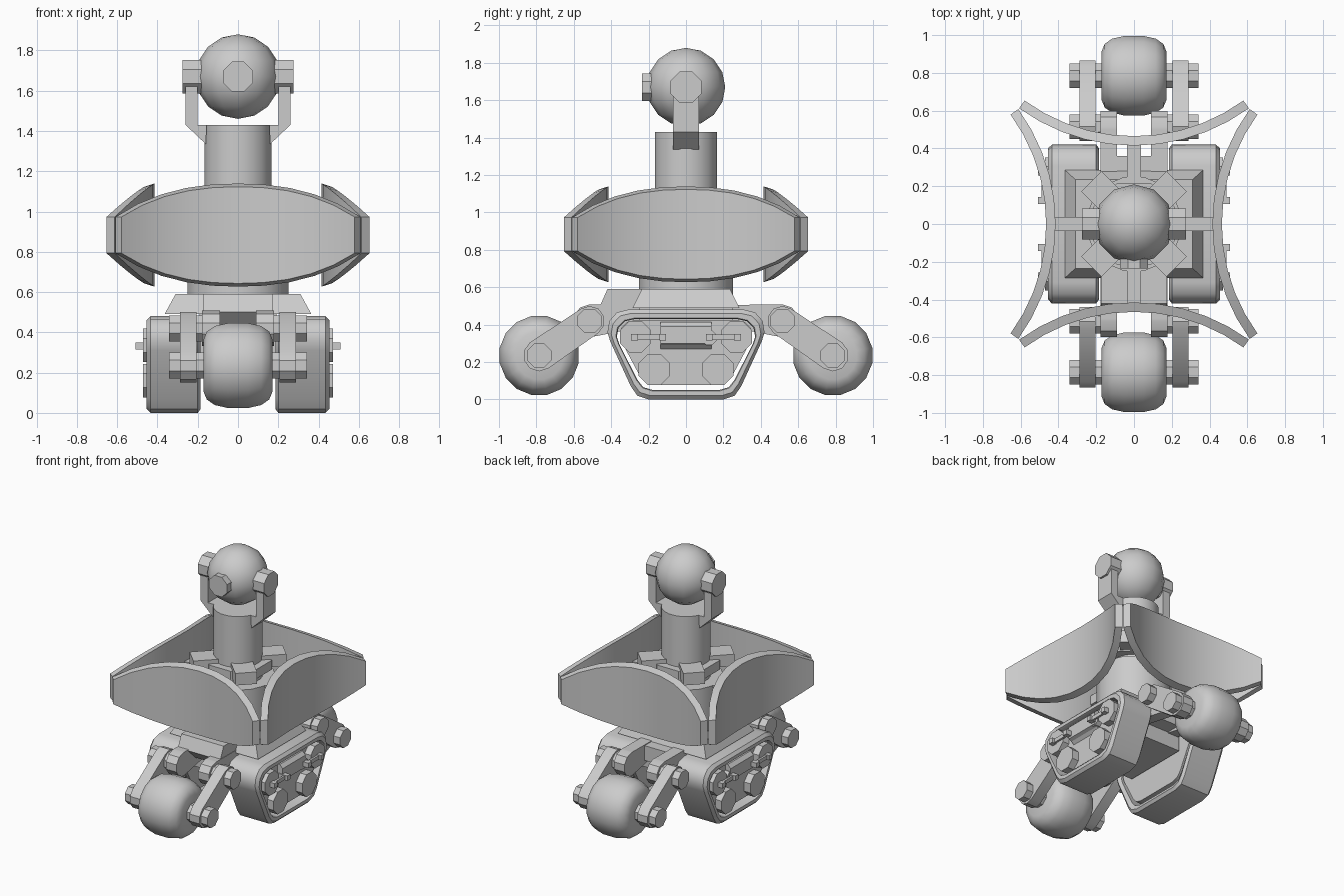
import bpy, bmesh
from math import sin, cos, pi, radians
from mathutils import Matrix
from mathutils.geometry import convex_hull_2d

if "Cube" in bpy.data.objects:
    bpy.data.objects.remove(bpy.data.objects["Cube"])


def finish(name, bm, angle=35):
    bmesh.ops.recalc_face_normals(bm, faces=bm.faces)
    me = bpy.data.meshes.new(name)
    bm.to_mesh(me)
    bm.free()
    ob = bpy.data.objects.new(name, me)
    bpy.context.collection.objects.link(ob)
    bpy.ops.object.select_all(action='DESELECT')
    ob.select_set(True)
    bpy.context.view_layer.objects.active = ob
    bpy.ops.object.shade_smooth_by_angle(angle=radians(angle))
    return ob


def loft(name, loops, cyclic=False, angle=35):
    """Skin a list of closed loops; capped unless cyclic."""
    bm = bmesh.new()
    vs = [[bm.verts.new(p) for p in lp] for lp in loops]
    pairs = list(zip(vs, vs[1:])) + ([(vs[-1], vs[0])] if cyclic else [])
    n = len(vs[0])
    for a, b in pairs:
        for i in range(n):
            j = (i + 1) % n
            bm.faces.new((a[i], a[j], b[j], b[i]))
    if not cyclic:
        bm.faces.new(vs[0])
        bm.faces.new(vs[-1])
    return finish(name, bm, angle)


def at(pts, t, axis):
    put = {'x': lambda u, v: (t, u, v), 'y': lambda u, v: (u, t, v), 'z': lambda u, v: (u, v, t)}[axis]
    return [put(u, v) for u, v in pts]


def prism(name, pts, a, b, axis='x', angle=35):
    return loft(name, [at(pts, a, axis), at(pts, b, axis)], angle=angle)


def ngon(u, v, r, n=8):
    return [(u + r * cos(2 * pi * (i + .5) / n), v + r * sin(2 * pi * (i + .5) / n)) for i in range(n)]


def rect(u0, u1, v0, v1):
    return [(u0, v0), (u1, v0), (u1, v1), (u0, v1)]


def hull(pts):
    return [pts[i] for i in convex_hull_2d(pts)]


# Head ball, eye, ears and yoke
bm = bmesh.new()
bmesh.ops.create_uvsphere(bm, u_segments=12, v_segments=8, radius=.21, matrix=Matrix.Translation((0, 0, 1.67)))
finish("head", bm, 50)
prism("eye", ngon(0, 1.67, .08), -.235, -.12, 'y')
for s, side in ((-1, "left"), (1, "right")):
    prism(side + "_ear", ngon(0, 1.67, .09), s * .15, s * .275)
    yoke = [(.20, 1.62), (.26, 1.62), (.26, 1.43), (.16, 1.335), (.155, 1.43), (.20, 1.43)]
    prism(side + "_yoke_arm", [(s * x, z) for x, z in yoke], -.07, .07, 'y', 20)

# Neck, collar and diagonal cross beams
prism("neck", ngon(0, 0, .168, 20), .55, 1.43, 'z')
prism("collar", ngon(0, 0, .235), .98, 1.05, 'z')
for k in range(2):
    ob = prism("cross_beam", rect(-.32, .32, -.075, .075), .99, 1.08, 'z')
    ob.rotation_euler.z = pi / 4 + k * pi / 2

# Waist and base plate
prism("waist", ngon(0, 0, .255, 16), .56, .92, 'z')
loft("base_plate", [at(rect(-.365, .365, -.285, .285), .49, 'z'),
                    at(rect(-.31, .31, -.235, .235), .59, 'z')], angle=20)
prism("belly", rect(-.19, .19, -.25, .25), .28, .5, 'z')
prism("front_hip", [(-.42, .59), (-.2, .59), (-.2, .40), (-.38, .42), (-.46, .50)], -.175, .175, angle=20)
prism("rear_hip", rect(.2, .36, .39, .5), -.11, .11)

# Four curved shields on struts
R, MAXA, N = 1.01, radians(36), 10
for k, side in enumerate(("front", "right", "rear", "left")):
    loops = []
    for i in range(N + 1):
        t = 2 * i / N - 1
        a, h = t * MAXA, .09 + .166 * (1 - abs(t) ** 2.2)
        sec = []
        for r, hh in ((R + .025, h), (R - .025, h - .016 * (1 - t * t))):
            x, y = r * sin(a), -1.45 + r * cos(a)
            sec.append(((x, y, .883 - hh), (x, y, .883 + hh)))
        loops.append([sec[0][0], sec[0][1], sec[1][1], sec[1][0]])
    ob = loft(side + "_shield", loops, angle=30)
    ob.rotation_euler.z = k * pi / 2
    ob = prism(side + "_strut", rect(-.037, .037, .85, .92), -.43, -.15, 'y')
    ob.rotation_euler.z = k * pi / 2

# Wheels with their linkage, front and rear
PIV, HUB = (.515, .42), (.785, .235)
for d, end in ((-1, "front"), (1, "rear")):
    def f(pts):
        return [(d * y, z) for y, z in pts]
    prof = [(.13, -.172), (.172, -.155), (.2, -.115), (.215, -.05)]
    prof += [(r, -x) for r, x in reversed(prof)]
    loft(end + "_wheel", [at(f(ngon(*HUB, r, 16)), x, 'x') for r, x in prof], angle=50)
    upper = hull(ngon(*PIV, .088, 10) + [(.22, .505), (.22, .39), (.5, .508)])
    lower = hull(ngon(*PIV, .08, 10) + ngon(*HUB, .085, 10))
    for s, side in ((-1, "left"), (1, "right")):
        nm = f"{end}_{side}_"
        prism(nm + "upper_link", f(upper), s * .09, s * .178)
        prism(nm + "lower_link", f(lower), s * .205, s * .288)
        prism(nm + "pivot_pin", f(ngon(*PIV, .07)), s * .1, s * .342)
        prism(nm + "hub_pin", f(ngon(*HUB, .07)), s * .15, s * .342)

# Track pods
half = [(.2, 0), (.26, .02), (.295, .07), (.405, .31), (.42, .36), (.41, .42), (.37, .465), (.31, .48)]
outline = half + [(-y, z) for y, z in reversed(half)]


def inset(d, dz=0):
    return [(y * (1 - d / .42), .24 + (z - .24) * (1 - d / .24) + dz) for y, z in outline]


for s, side in ((-1, "left"), (1, "right")):
    sec = [(0, .20), (0, .435), (.02, .455), (.045, .455), (.05, .44), (.05, .2), (.02, .185)]
    loft(side + "_track_belt", [at(inset(d), s * x, 'x') for d, x in sec], cyclic=True)
    prism(side + "_track_core", inset(.066, .012), s * .2, s * .42)
    for y, z in ((-.27, .335), (.27, .335), (-.17, .16), (.17, .16)):
        prism(side + "_track_roller", ngon(y, z, .09), s * .4, s * .472)
    prism(side + "_small_roller", ngon(.125, .33, .042), s * .4, s * .46)
    # sloped-bottom cover between the rollers
    cover = [(.40, .25), (.44, .29), (.465, .30), (.465, .39), (.44, .415), (.40, .415)]
    prism(side + "_pod_cover", [(s * x, z) for x, z in cover], -.135, .135, 'y', 15)
    for d in (-1, 1):
        c = .2 * d
        prism(side + "_handle", rect(c - .09, c + .09, .318, .346), s * .475, s * .49)
        for e in (-.075, .075):
            prism(side + "_handle_post", rect(c + e - .018, c + e + .018, .314, .35), s * .42, s * .508)
